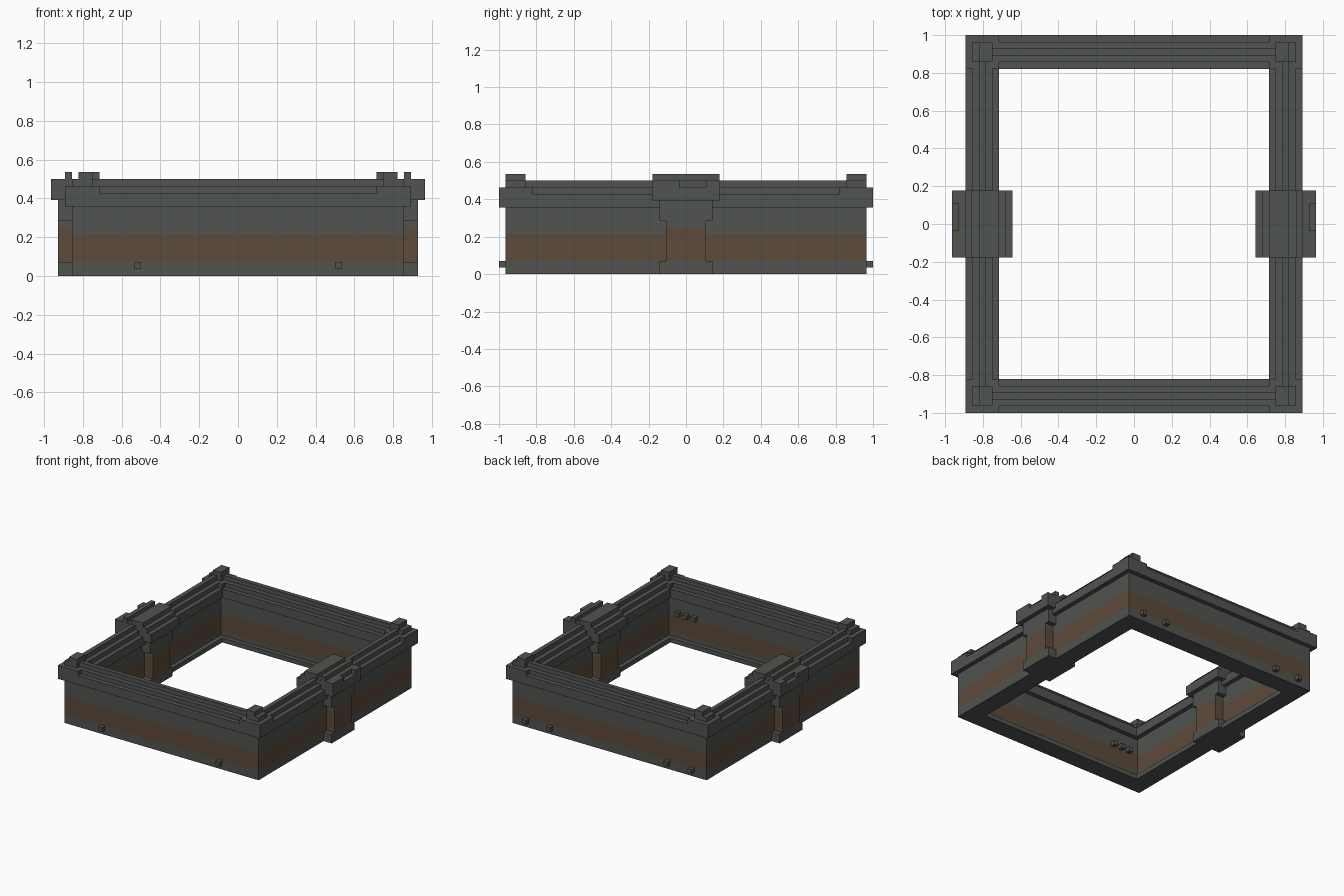
import bpy
import bmesh

U = 1 / 28  # block unit: every step of the model is a multiple of this

cube = bpy.data.objects.get("Cube")
if cube:
    bpy.data.objects.remove(cube, do_unlink=True)


def material(name, rgb):
    m = bpy.data.materials.new(name)
    m.use_nodes = True
    colour = (*rgb, 1)
    m.diffuse_color = colour
    bsdf = m.node_tree.nodes["Principled BSDF"]
    bsdf.inputs["Base Color"].default_value = colour
    bsdf.inputs["Roughness"].default_value = 0.9
    return m


STONE = material("grey stone", (0.079, 0.087, 0.078))
RUST = material("rust brown", (0.108, 0.069, 0.042))


def finish(name, bm, band=None):
    """Turn a bmesh into an object; faces inside the height band become rust."""
    bmesh.ops.recalc_face_normals(bm, faces=bm.faces)
    mesh = bpy.data.meshes.new(name)
    for m in (STONE, RUST):
        mesh.materials.append(m)
    for f in bm.faces:
        upright = abs(f.normal.z) < 0.5
        z = f.calc_center_median().z
        f.material_index = int(bool(band) and upright and band[0] < z < band[1])
    bm.to_mesh(mesh)
    bm.free()
    obj = bpy.data.objects.new(name, mesh)
    for v in mesh.vertices:
        v.co *= U
    bpy.context.collection.objects.link(obj)
    return obj


def add_box(bm, x, y, z):
    verts = bmesh.ops.create_cube(bm, size=1)["verts"]
    for v in verts:
        for i, (lo, hi) in enumerate((x, y, z)):
            v.co[i] = hi if v.co[i] > 0 else lo


def boxes(name, parts, band=None):
    bm = bmesh.new()
    for p in parts:
        add_box(bm, *p)
    return finish(name, bm, band)


def flip(span, s):
    return span if s > 0 else (-span[1], -span[0])


# Wall ring: one stepped section swept round a mitred rectangle
half_x, half_y = 22.5, 25.5
section = [(1.5, 0), (1.5, 2), (1.5, 6), (1.5, 10), (2.5, 10), (2.5, 12),
           (1.5, 12), (1.5, 13), (0.5, 13), (0.5, 14), (-0.5, 14), (-0.5, 13),
           (-1.5, 13), (-1.5, 12), (-2.5, 12), (-2.5, 10), (-1.5, 10),
           (-1.5, 6), (-1.5, 2), (-1.5, 1), (-2.5, 1), (-2.5, 0)]
bm = bmesh.new()
loops = [[bm.verts.new((sx * (half_x + d), sy * (half_y + d), z)) for d, z in section]
         for sx, sy in ((1, 1), (-1, 1), (-1, -1), (1, -1))]
n = len(section)
for a in range(4):
    p, q = loops[a], loops[(a + 1) % 4]
    for i in range(n):
        j = (i + 1) % n
        bm.faces.new((p[i], q[i], q[j], p[j]))
finish("wall_ring", bm, (2, 6))

# Raised corner caps
for sx, side in ((1, "left"), (-1, "right")):
    for sy, end in ((-1, "front"), (1, "back")):
        boxes(f"{end}_{side}_corner_cap", [
            (flip((20, 25), sx), flip((23, 28), sy), (10, 13)),
            (flip((21, 24), sx), flip((24, 27), sy), (13, 14)),
            (flip((21, 23), sx), flip((24, 27), sy), (14, 15))])

# Side piers straddling the long walls
for s, side in ((1, "left"), (-1, "right")):
    outer_inner = ((24, 26), (19, 21))
    boxes(f"{side}_pier_shaft",
          [(flip(x, s), (-3, 3), z) for x in outer_inner for z in ((2, 7), (7, 8))],
          (2, 7))
    boxes(f"{side}_pier_base", [(flip((19, 26), s), (-4, 4), (0, 2))])
    boxes(f"{side}_pier_neck", [(flip(x, s), (-4, 4), (8, 11)) for x in outer_inner])
    boxes(f"{side}_pier_cap", [
        (flip((18, 27), s), (-5, 5), (11, 13)),
        (flip((19, 26), s), (-5, 5), (13, 14)),
        (flip((26, 27), s), (-5, -1), (13, 14)),
        (flip((26, 27), s), (3, 5), (13, 14))])
    boxes(f"{side}_pier_rails",
          [(flip(x, s), (-5, 5), (14, 15)) for x in ((24, 25), (20, 23))])

# Small studs low on the end walls
boxes("front_studs", [((x - .5, x + .5), (-28, -27), (1, 2)) for x in (-14.5, 14.5)])
boxes("back_studs", [((x - .5, x + .5), (27, 28), (1, 2))
                     for x in (-20.5, -14.5, 14.5, 20.5)])

# Little teeth on the inner face of the front wall
boxes("inner_teeth", [(flip((x, x + 1), s), (-24, -23), (6, 7))
                      for s in (-1, 1) for x in (14, 16, 18)])
